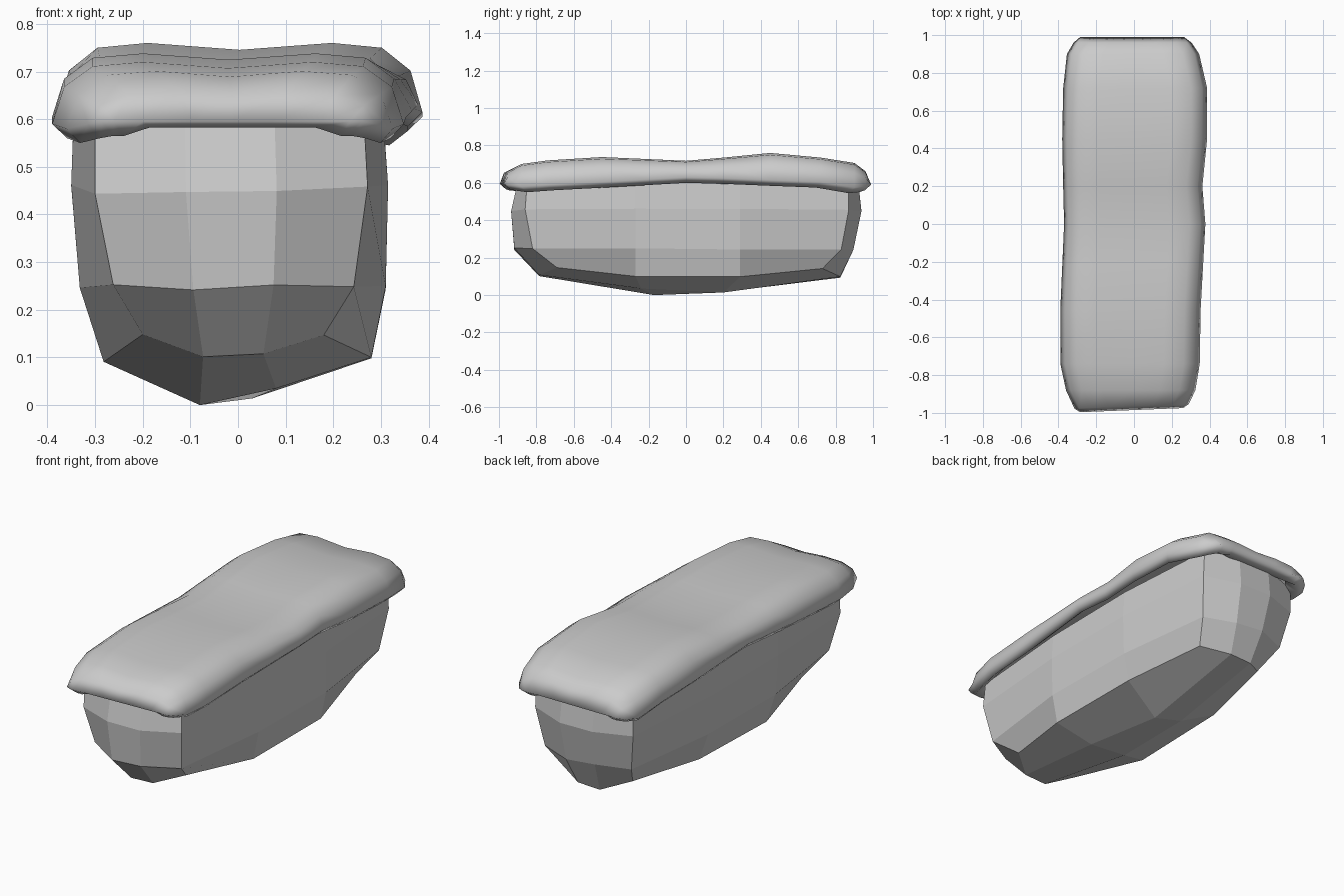
import bpy, bmesh, random

if "Cube" in bpy.data.objects:
    bpy.data.objects.remove(bpy.data.objects["Cube"])

random.seed(4)


def lerp_table(table, y):
    """Interpolate every column of a table whose first column is y."""
    if y <= table[0][0]:
        return table[0][1:]
    for a, b in zip(table, table[1:]):
        if y <= b[0]:
            t = (y - a[0]) / (b[0] - a[0])
            return [p + (q - p) * t for p, q in zip(a[1:], b[1:])]
    return table[-1][1:]


def finish(bm, name):
    bmesh.ops.recalc_face_normals(bm, faces=bm.faces)
    mesh = bpy.data.meshes.new(name)
    bm.to_mesh(mesh)
    bm.free()
    obj = bpy.data.objects.new(name, mesh)
    bpy.context.collection.objects.link(obj)
    return obj


def close_end(bm, ring, inner):
    """Fill a 12-sided ring with a 3 x 3 patch around four inner points."""
    a, b, c, d = [bm.verts.new(p) for p in inner]
    r = ring
    rows = [[r[0], r[1], r[2], r[3]], [r[11], a, b, r[4]],
            [r[10], c, d, r[5]], [r[9], r[8], r[7], r[6]]]
    for p, q in zip(rows, rows[1:]):
        for k in range(3):
            bm.faces.new((p[k], p[k + 1], q[k + 1], q[k]))


# Faceted rock body: a 3 x 3 x 3 block whose faces bulge past their corners
# z, corner z, corner x left/right, corner y front/back, bulged x l/r, bulged y f/b
RINGS = [
    (0.605, 0.595, -0.30, 0.265, -0.85, 0.87, -0.345, 0.305, -0.90, 0.92),
    (0.455, 0.45, -0.30, 0.272, -0.86, 0.87, -0.35, 0.315, -0.935, 0.938),
    (0.25, 0.245, -0.262, 0.243, -0.82, 0.83, -0.332, 0.31, -0.918, 0.895),
    (0.10, 0.14, -0.20, 0.18, -0.69, 0.73, -0.282, 0.28, -0.785, 0.825),
]
bm = bmesh.new()
rings = []
for i, (z, cz, cl, cr, cf, cb, bl, br, bf, bb) in enumerate(RINGS):
    w, xs = cr - cl, (cl + (cr - cl) / 3, cl + (cr - cl) * 2 / 3)
    ys = (-0.27, 0.29)
    pts = [(cl, cf, cz), (xs[0], bf, z), (xs[1], bf, z), (cr, cf, cz),
           (br, ys[0], z), (br, ys[1], z),
           (cr, cb, cz), (xs[1], bb, z), (xs[0], bb, z), (cl, cb, cz),
           (bl, ys[1], z), (bl, ys[0], z)]
    rings.append([bm.verts.new((x, y, h + random.uniform(-0.01, 0.01)))
                  for x, y, h in pts])
for a, b in zip(rings, rings[1:]):
    for k in range(12):
        n = (k + 1) % 12
        bm.faces.new((a[k], a[n], b[n], b[k]))
close_end(bm, rings[0], [(-0.11, -0.3, 0.65), (0.1, -0.3, 0.65),
                         (-0.11, 0.3, 0.65), (0.1, 0.3, 0.65)])
close_end(bm, rings[-1], [(-0.08, -0.17, 0), (0.08, -0.24, 0.035),
                          (-0.10, 0.25, 0.022), (0.03, 0.20, 0.014)])
finish(bm, "rock_body")

# Smooth overhanging cap: a draped grid following the wavy outline
# y, left x, right x, top z, rim z
OUTLINE = [
    (-0.985, -0.285, 0.26, 0.69, 0.595),
    (-0.965, -0.315, 0.29, 0.70, 0.59),
    (-0.88, -0.36, 0.325, 0.71, 0.58),
    (-0.74, -0.39, 0.348, 0.72, 0.59),
    (-0.45, -0.39, 0.353, 0.738, 0.605),
    (0.00, -0.37, 0.378, 0.718, 0.63),
    (0.20, -0.375, 0.362, 0.735, 0.625),
    (0.45, -0.38, 0.387, 0.76, 0.615),
    (0.72, -0.375, 0.387, 0.735, 0.605),
    (0.90, -0.355, 0.345, 0.712, 0.575),
    (0.96, -0.32, 0.305, 0.70, 0.58),
    (0.99, -0.285, 0.265, 0.69, 0.59),
]
# y position and height share of each row
ROWS = [(-0.985, 0), (-0.965, 0.6), (-0.88, 0.93), (-0.74, 1),
        (-0.45, 1), (-0.22, 1), (0, 1), (0.2, 1), (0.45, 1), (0.72, 1),
        (0.90, 0.96), (0.96, 0.68), (0.99, 0)]
# inset from the side edge and height share of each column
EDGE = [(0.0, 0), (0.025, 0.6), (0.085, 0.93), (0.19, 1.0)]

bm = bmesh.new()
grid = []
for y, fy in ROWS:
    left, right, top, rim = lerp_table(OUTLINE, y)
    cols = [(left + d, f) for d, f in EDGE] + [((left + right) / 2, 0.9)]
    cols += [(right - d, f) for d, f in reversed(EDGE)]
    row = []
    for x, fx in cols:
        dy = 0.04 * x if y < -0.9 else 0
        row.append(bm.verts.new((x, y + dy, rim + (top - rim) * fx * fy)))
    grid.append(row)
for a, b in zip(grid, grid[1:]):
    for k in range(len(a) - 1):
        bm.faces.new((a[k], a[k + 1], b[k + 1], b[k]))

# Lip: the rim turns down and under, then tucks up against the body
border = [e for e in bm.edges if e.is_boundary]
for sx, sy, drop in ((0.92, 0.965, -0.03), (0.88, 0.95, 0.04)):
    new = bmesh.ops.extrude_edge_only(bm, edges=border)["geom"]
    border = [g for g in new if isinstance(g, bmesh.types.BMEdge)]
    for v in (g for g in new if isinstance(g, bmesh.types.BMVert)):
        v.co.z += drop * (0.4 if abs(v.co.y) > 0.93 and abs(v.co.x) < 0.22 else 1)
        v.co.x *= sx
        v.co.y *= sy
cap = finish(bm, "soft_cap")
for poly in cap.data.polygons:
    poly.use_smooth = True
